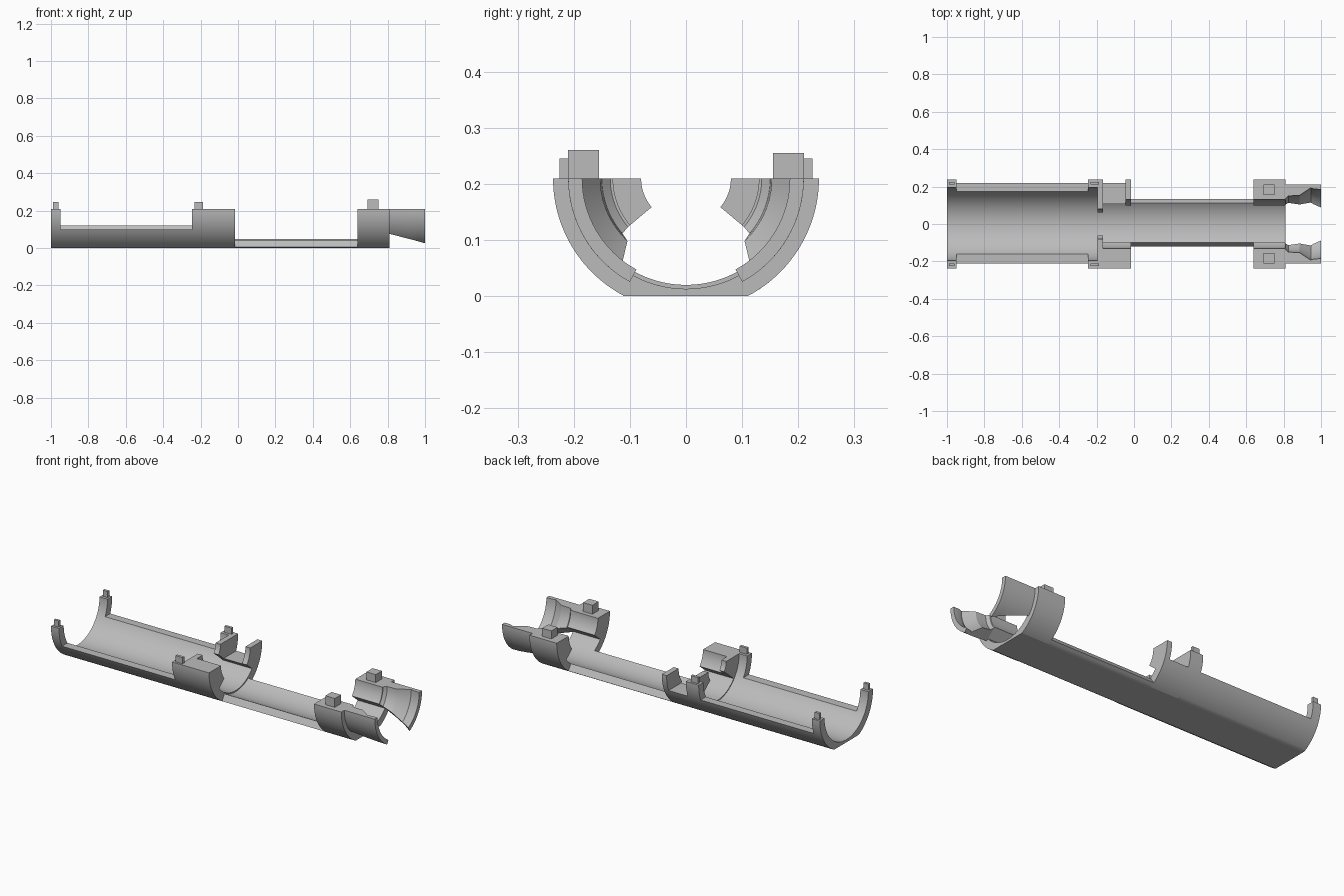
import bpy, bmesh
from math import sin, cos, acos, radians, ceil

if "Cube" in bpy.data.objects:
    bpy.data.objects.remove(bpy.data.objects["Cube"])

AXIS_Z = 0.21      # height of the tube axis
OUTER = 0.237      # outer tube radius
SPLIT = 50         # angle where the side jaws meet the floor

gray = bpy.data.materials.new("plain gray")
gray.use_nodes = True
gray.diffuse_color = (0.5, 0.5, 0.5, 1)
gray.node_tree.nodes["Principled BSDF"].inputs["Base Color"].default_value = (0.5, 0.5, 0.5, 1)


def finish(name, bm):
    bmesh.ops.recalc_face_normals(bm, faces=bm.faces)
    mesh = bpy.data.meshes.new(name)
    bm.to_mesh(mesh)
    bm.free()
    mesh.materials.append(gray)
    obj = bpy.data.objects.new(name, mesh)
    bpy.context.collection.objects.link(obj)
    bpy.ops.object.select_all(action='DESELECT')
    obj.select_set(True)
    bpy.context.view_layer.objects.active = obj
    bpy.ops.object.shade_smooth_by_angle(angle=radians(25))
    return obj


# Arc ends: a radial cut at a fixed angle, or a level cut at a fixed height
def radial(degrees):
    return lambda r: radians(degrees)


def level(z):
    return lambda r: acos((AXIS_Z - z) / r)


def arc_part(name, stations, side=1):
    """Solid arc along x; each station is (x, inner r, outer r, start, end).
    Angles run from straight down towards +y (side=1) or -y (side=-1)."""
    bm = bmesh.new()
    x, inner, outer, start, end = stations[0]
    n = max(4, ceil((end(outer) - start(outer)) / radians(2.5)))
    loops = []
    for x, inner, outer, start, end in stations:
        ring = []
        for r in (inner, outer):
            row = []
            for i in range(n + 1):
                a = start(r) + (end(r) - start(r)) * i / n
                z = max(AXIS_Z - r * cos(a), 0)   # flat underside
                row.append(bm.verts.new((x, side * r * sin(a), z)))
            ring.append(row)
        loops.append(ring)
    for p, q in zip(loops, loops[1:]):
        for k in range(2):
            for i in range(n):
                bm.faces.new((p[k][i], p[k][i + 1], q[k][i + 1], q[k][i]))
        for i in (0, n):
            bm.faces.new((p[0][i], p[1][i], q[1][i], q[0][i]))
    for ring in (loops[0], loops[-1]):
        for i in range(n):
            bm.faces.new((ring[0][i], ring[0][i + 1], ring[1][i + 1], ring[1][i]))
    return finish(name, bm)


def straight(name, x0, x1, inner, start, end, side=1):
    return arc_part(name, [(x, inner, OUTER, start, end) for x in (x0, x1)], side)


def box(name, x0, x1, y0, y1, z0, z1):
    bm = bmesh.new()
    bmesh.ops.create_cube(bm, size=1)
    for v in bm.verts:
        v.co = ((x0, x1)[v.co.x > 0], (y0, y1)[v.co.y > 0], (z0, z1)[v.co.z > 0])
    return finish(name, bm)


def negative(f):
    return lambda r: -f(r)


top = level(AXIS_Z)
split = radial(SPLIT)
front_rim, back_rim = level(0.10), level(0.12)

# Trough floors
straight("wide_trough", -1, -0.195, 0.195, negative(front_rim), back_rim)
straight("saddle_floor", -0.195, -0.015, 0.19, radial(-SPLIT), split)
straight("middle_trough", -0.015, 0.64, 0.197, radial(-30.4), radial(34.3))
straight("end_floor", 0.64, 0.81, 0.197, radial(-SPLIT), split)

# Saddle walls: solid in front, notched at the back
straight("front_saddle_wall", -0.165, -0.015, 0.13, split, top, -1)
straight("back_saddle_notch", -0.165, -0.045, 0.1402, split, back_rim)
straight("back_saddle_tab", -0.045, -0.015, 0.13, split, top)

for label, side, rim, peg_top in (("front", -1, front_rim, 0.26), ("back", 1, back_rim, 0.255)):
    # Upright tabs with small pegs
    for place, x0, x1, p0, p1 in (("end", -1, -0.95, -0.99, -0.96),
                                  ("saddle", -0.245, -0.195, -0.232, -0.188)):
        straight(f"{label}_{place}_tab", x0, x1, 0.195, rim, top, side)
        y0, y1 = sorted((side * 0.21, side * 0.225))
        box(f"{label}_{place}_peg", p0, p1, y0, y1, 0.2, 0.245)

    # Narrow flange
    straight(f"{label}_flange", -0.195, -0.165, 0.08, split, top, side)

    # End jaw with its square peg
    straight(f"{label}_jaw", 0.64, 0.81, 0.13, split, top, side)
    y0, y1 = sorted((side * 0.155, side * 0.21))
    box(f"{label}_jaw_peg", 0.692, 0.75, y0, y1, 0.2, peg_top)

    # Flared prong whose lower edge rises towards the tip
    profile = [(0.81, 0.135, 50), (0.825, 0.15, 49), (0.885, 0.153, 43),
               (0.945, 0.193, 36.5), (0.96, 0.187, 34.5), (1.0, 0.185, 28.5)]
    arc_part(f"{label}_prong",
             [(x, r, 0.21, radial(a), top) for x, r, a in profile], side)
